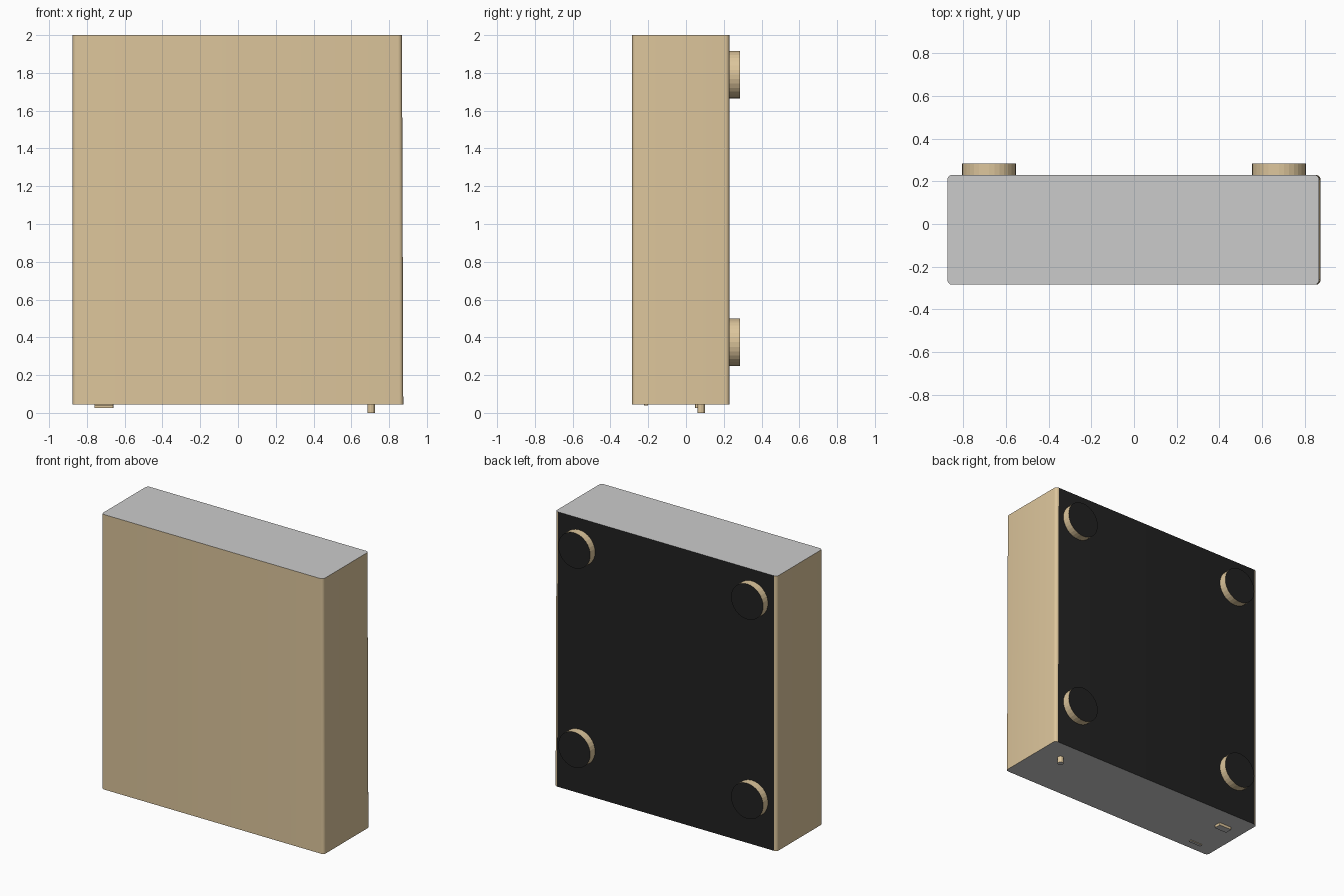
import bpy, bmesh, math

if "Cube" in bpy.data.objects:
    bpy.data.objects.remove(bpy.data.objects["Cube"])

def material(name, rgb):
    m = bpy.data.materials.new(name)
    m.diffuse_color = (*rgb, 1)
    m.use_nodes = True
    m.node_tree.nodes["Principled BSDF"].inputs["Base Color"].default_value = m.diffuse_color
    return m

TAN = material("tan", (0.72, 0.56, 0.33))
BLACK = material("black", (0.015, 0.015, 0.015))
GREY = material("grey", (0.55, 0.55, 0.55))

def finish(bm, name, mats, pick):
    """Turn a bmesh into an object; pick(face) gives the material slot."""
    bmesh.ops.recalc_face_normals(bm, faces=bm.faces)
    for f in bm.faces:
        f.material_index = pick(f)
    me = bpy.data.meshes.new(name)
    bm.to_mesh(me)
    bm.free()
    ob = bpy.data.objects.new(name, me)
    for m in mats:
        me.materials.append(m)
    bpy.context.collection.objects.link(ob)
    return ob

def rounded_rect(x0, x1, y0, y1, r, n=5):
    pts = []
    for i, (cx, cy) in enumerate([(x1 - r, y1 - r), (x0 + r, y1 - r),
                                  (x0 + r, y0 + r), (x1 - r, y0 + r)]):
        for k in range(n + 1):
            a = math.pi / 2 * (i + k / n)
            pts.append((cx + r * math.cos(a), cy + r * math.sin(a)))
    return pts

def loft(name, low, high, z0, z1, mats, pick):
    bm = bmesh.new()
    a = [bm.verts.new((x, y, z0)) for x, y in low]
    b = [bm.verts.new((x, y, z1)) for x, y in high]
    bm.faces.new(a[::-1])
    bm.faces.new(b)
    for i in range(len(a)):
        j = (i + 1) % len(a)
        bm.faces.new((a[i], a[j], b[j], b[i]))
    return finish(bm, name, mats, pick)

def cylinder(name, loc, radius, depth, sides, axis, mats, pick):
    bm = bmesh.new()
    bmesh.ops.create_cone(bm, cap_ends=True, segments=sides, radius1=radius,
                          radius2=radius, depth=depth)
    ob = finish(bm, name, mats, pick)
    ob.location = loc
    if axis == 'Y':
        ob.rotation_euler.x = math.pi / 2
    return ob

# Cabinet: tan wrap, grey ends, black back; right side leans in very slightly
def cabinet_slot(f):
    if abs(f.normal.z) > 0.9:
        return 1
    return 2 if f.normal.y > 0.999 else 0

cabinet = loft("cabinet", rounded_rect(-0.875, 0.875, -0.285, 0.23, 0.022),
               rounded_rect(-0.875, 0.868, -0.285, 0.23, 0.022),
               0.045, 2.0, [TAN, GREY, BLACK], cabinet_slot)
bpy.context.view_layer.objects.active = cabinet
cabinet.select_set(True)
bpy.ops.object.shade_smooth_by_angle(angle=math.radians(35))

# Four round feet on the back
for side, x in (("left", -0.68), ("right", 0.68)):
    for level, z in (("lower", 0.374), ("upper", 1.791)):
        cylinder(f"{level}_{side}_foot", (x, 0.2525, z), 0.126, 0.065, 32, 'Y',
                 [TAN, BLACK], lambda f: 1 if abs(f.normal.z) > 0.9 else 0)

# Fittings on the underside: pin, socket and thin slot cover
cylinder("bottom_pin", (0.705, 0.08, 0.025), 0.02, 0.05, 12, 'Z',
         [TAN, GREY], lambda f: 1 if abs(f.normal.z) > 0.9 else 0)
for name, x0, x1, y0, y1, z0 in (("bottom_socket", -0.76, -0.66, 0.048, 0.1, 0.026),
                                 ("bottom_slot", -0.76, -0.66, -0.222, -0.2, 0.04)):
    ring = rounded_rect(x0, x1, y0, y1, 0.004, 2)
    loft(name, ring, ring, z0, 0.05, [TAN, GREY],
         lambda f: 1 if abs(f.normal.z) > 0.9 else 0)
